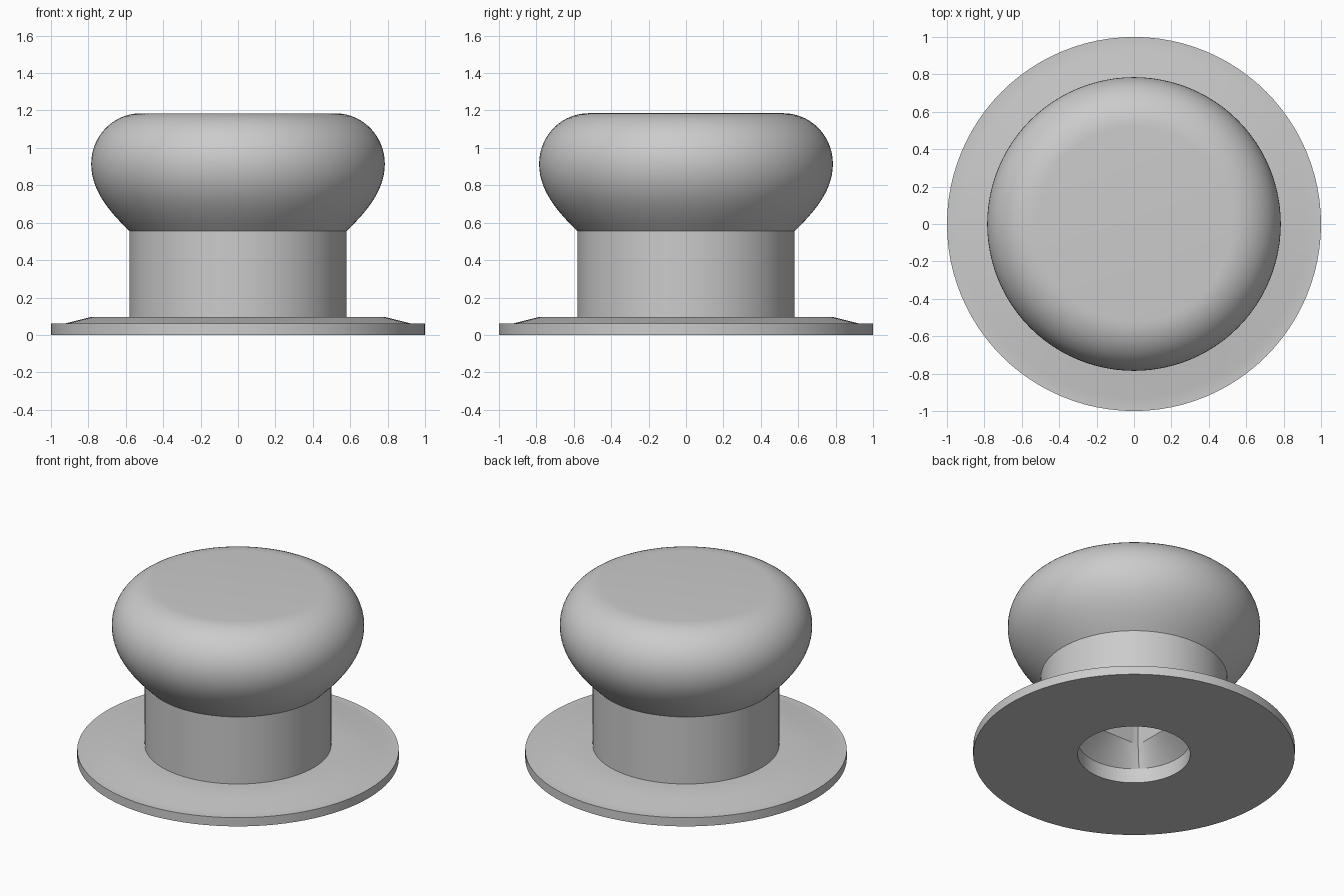
import bpy, bmesh, math
from mathutils import Vector
from mathutils.geometry import interpolate_bezier

cube = bpy.data.objects.get("Cube")
if cube:
    bpy.data.objects.remove(cube, do_unlink=True)

SEGMENTS = 96

grey = bpy.data.materials.new("plain grey")
grey.use_nodes = True
grey.diffuse_color = (0.6, 0.6, 0.6, 1)
grey.node_tree.nodes["Principled BSDF"].inputs["Base Color"].default_value = grey.diffuse_color


def circle(radius, z):
    angles = [math.tau * i / SEGMENTS for i in range(SEGMENTS)]
    return [(radius * math.cos(a), radius * math.sin(a), z) for a in angles]


def square(half, z):
    # circle points pushed radially onto an axis-aligned square
    ring = []
    for x, y, _ in circle(1, z):
        k = half / max(abs(x), abs(y))
        ring.append((x * k, y * k, z))
    return ring


def loft(name, rings, cap_first=False, cap_last=False):
    bm = bmesh.new()
    loops = [[bm.verts.new(p) for p in ring] for ring in rings]
    for low, high in zip(loops, loops[1:]):
        for i in range(SEGMENTS):
            j = (i + 1) % SEGMENTS
            bm.faces.new((low[i], low[j], high[j], high[i]))
    if cap_first:
        bm.faces.new(loops[0][::-1])
    if cap_last:
        bm.faces.new(loops[-1])
    mesh = bpy.data.meshes.new(name)
    bm.to_mesh(mesh)
    bm.free()
    mesh.materials.append(grey)
    obj = bpy.data.objects.new(name, mesh)
    bpy.context.collection.objects.link(obj)
    bpy.ops.object.select_all(action='DESELECT')
    obj.select_set(True)
    bpy.context.view_layer.objects.active = obj
    bpy.ops.object.shade_smooth_by_angle(angle=math.radians(30))
    return obj


# Mounting plate with a shallow bevel and an open centre
plate = [(0.35, 0), (1, 0), (1, 0.06), (0.93, 0.06), (0.79, 0.095), (0.57, 0.095)]
loft("mounting_plate", [circle(r, z) for r, z in plate])

# Straight neck
loft("neck", [circle(0.58, 0.09), circle(0.58, 0.555)])

# Knob head: flared underside, rounded shoulder, flat top
flare = [Vector((r, z, 0)) for r, z in [(0.58, 0.555), (0.70, 0.67), (0.785, 0.78), (0.785, 0.915)]]
head = [(p.x, p.y) for p in interpolate_bezier(*flare, 14)]
for i in range(1, 15):
    a = math.pi / 2 * i / 14
    head.append((0.52 + 0.265 * math.cos(a), 0.915 + 0.27 * math.sin(a)))
loft("knob_head", [circle(r, z) for r, z in head], cap_last=True)

# Spindle socket: square hole opening into a round recess underneath
loft("spindle_socket",
     [square(0.21, 0.85), square(0.21, 0.24), circle(0.35, 0.1), circle(0.35, 0)],
     cap_first=True)
